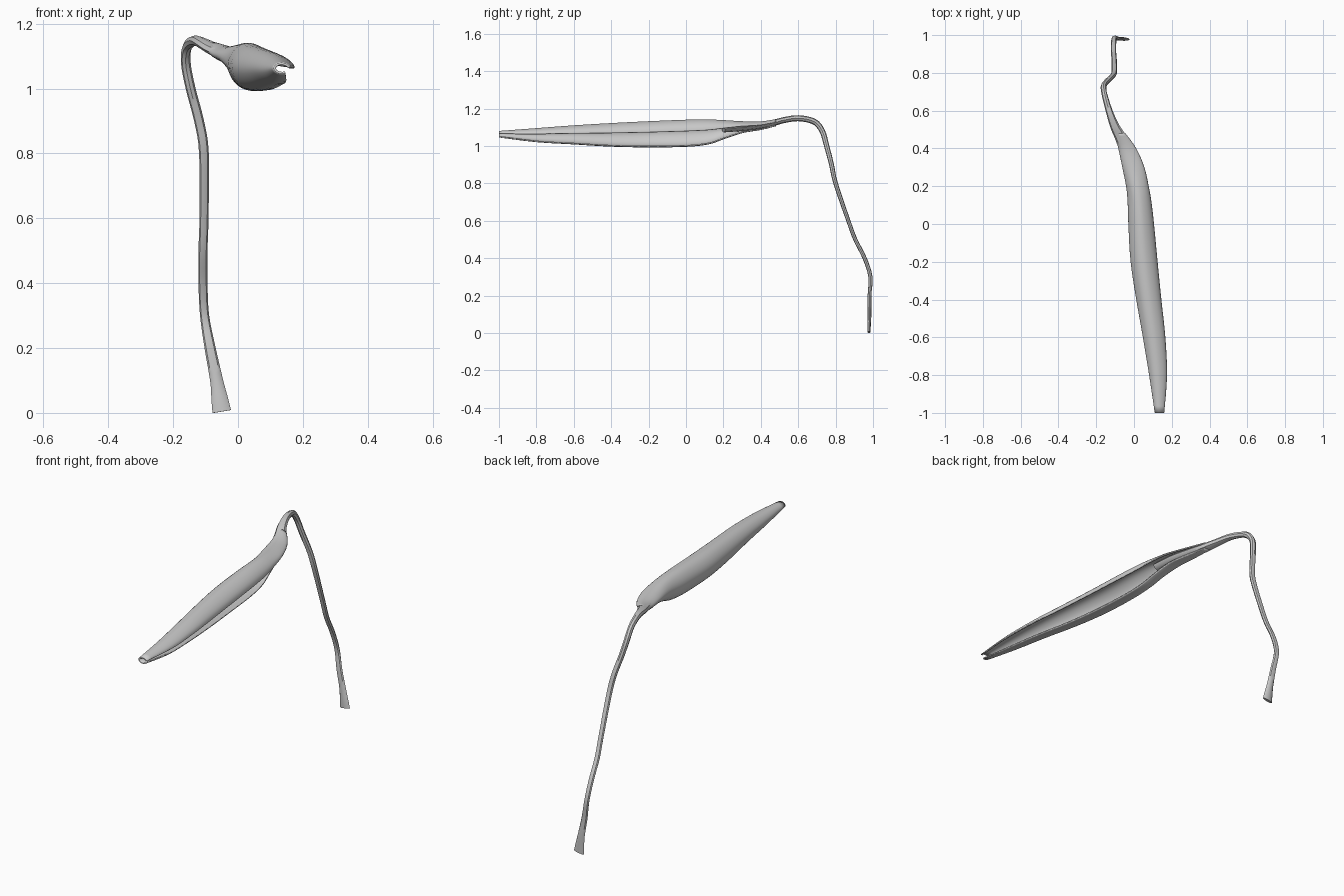
import bpy
from mathutils import Vector

if "Cube" in bpy.data.objects:
    bpy.data.objects.remove(bpy.data.objects["Cube"])


def catmull(rows, steps):
    """Smoothly resample rows of numbers."""
    rows = [Vector(r) for r in rows]
    out = []
    for k in range(len(rows) - 1):
        a, b = rows[max(k - 1, 0)], rows[k]
        c, d = rows[k + 1], rows[min(k + 2, len(rows) - 1)]
        for s in range(steps):
            t = s / steps
            out.append(0.5 * (2 * b + (c - a) * t + (2 * a - 5 * b + 4 * c - d) * t * t
                              + (3 * b - a - 3 * c + d) * t ** 3))
    return out + [rows[-1]]


def loft(name, rings, closed):
    """Skin a list of equal-length point rows."""
    n = len(rings[0])
    verts = [p for ring in rings for p in ring]
    faces = []
    for i in range(len(rings) - 1):
        for j in range(n if closed else n - 1):
            k = (j + 1) % n
            faces.append((i * n + j, (i + 1) * n + j, (i + 1) * n + k, i * n + k))
    if closed:
        faces.append(tuple(range(n)))
        faces.append(tuple(reversed(range(len(verts) - n, len(verts)))))
    mesh = bpy.data.meshes.new(name)
    mesh.from_pydata(verts, [], faces)
    obj = bpy.data.objects.new(name, mesh)
    bpy.context.collection.objects.link(obj)
    bpy.context.view_layer.objects.active = obj
    obj.select_set(True)
    bpy.ops.object.mode_set(mode='EDIT')
    bpy.ops.mesh.select_all(action='SELECT')
    if closed:
        bpy.ops.mesh.normals_make_consistent(inside=False)
    bpy.ops.object.mode_set(mode='OBJECT')
    bpy.ops.object.shade_smooth_by_angle(angle=0.7)
    obj.select_set(False)
    return obj


# Leaf blade: stations of y, left x, right x, bottom z, top z
stations = catmull([
    (-1.00, .110, .160, 1.045, 1.080), (-.80, .080, .175, 1.020, 1.095),
    (-.60, .047, .166, 1.008, 1.110), (-.40, .012, .145, .996, 1.122),
    (-.20, -.018, .125, .992, 1.132), (0, -.030, .106, .995, 1.140),
    (.12, -.034, .092, 1.008, 1.141), (.20, -.042, .078, 1.035, 1.138),
    (.30, -.062, .055, 1.068, 1.132), (.40, -.083, .012, 1.085, 1.131),
    (.48, -.103, -.045, 1.105, 1.143)], 4)
# Curled C section, from the overhanging upper lip round to the lower lip
section = catmull([(1, .58), (.95, .74), (.78, .90), (.52, 1), (.26, .94), (.06, .73),
                   (0, .48), (.10, .22), (.28, .06), (.50, 0), (.72, .02)], 3)
blade = loft("leaf_blade", [[(xl + u * (xr - xl), y, zb + w * (zt - zb)) for u, w in section]
                            for y, xl, xr, zb, zt in stations], False)
shell = blade.modifiers.new("thickness", 'SOLIDIFY')
shell.thickness = .007
shell.offset = -1

# Stalk: x, y, z, half width across x, half width along the bend
path = catmull([
    (-.050, .978, .004, .029, .008), (-.056, .979, .04, .026, .009),
    (-.066, .981, .10, .020, .010), (-.086, .981, .20, .017, .010),
    (-.103, .986, .30, .014, .011), (-.108, .955, .40, .014, .011),
    (-.108, .905, .50, .014, .011), (-.105, .868, .60, .014, .011),
    (-.105, .800, .80, .015, .012), (-.120, .778, .90, .015, .013),
    (-.146, .752, 1.00, .015, .014), (-.161, .728, 1.08, .015, .015),
    (-.156, .685, 1.130, .015, .016), (-.132, .600, 1.148, .018, .016),
    (-.103, .520, 1.137, .024, .016), (-.072, .460, 1.121, .030, .017),
    (-.040, .390, 1.109, .036, .018), (-.010, .300, 1.100, .040, .020),
    (.015, .200, 1.090, .036, .018)], 4)
ring_shape = [(1, 0), (.71, .71), (0, 1), (-.71, .71), (-1, 0), (-.71, -.71), (0, -1), (.71, -.71)]
rings = []
for i, row in enumerate(path):
    p = Vector(row[:3])
    t = (Vector(path[min(i + 1, len(path) - 1)][:3]) - Vector(path[max(i - 1, 0)][:3])).normalized()
    side = (Vector((1, 0, 0)) - t * t.x).normalized()
    bend = t.cross(side)
    rings.append([p + side * row[3] * a + bend * row[4] * b for a, b in ring_shape])
for v in rings[0]:
    v.z = max(v.z, 0)
loft("stalk", rings, True)
